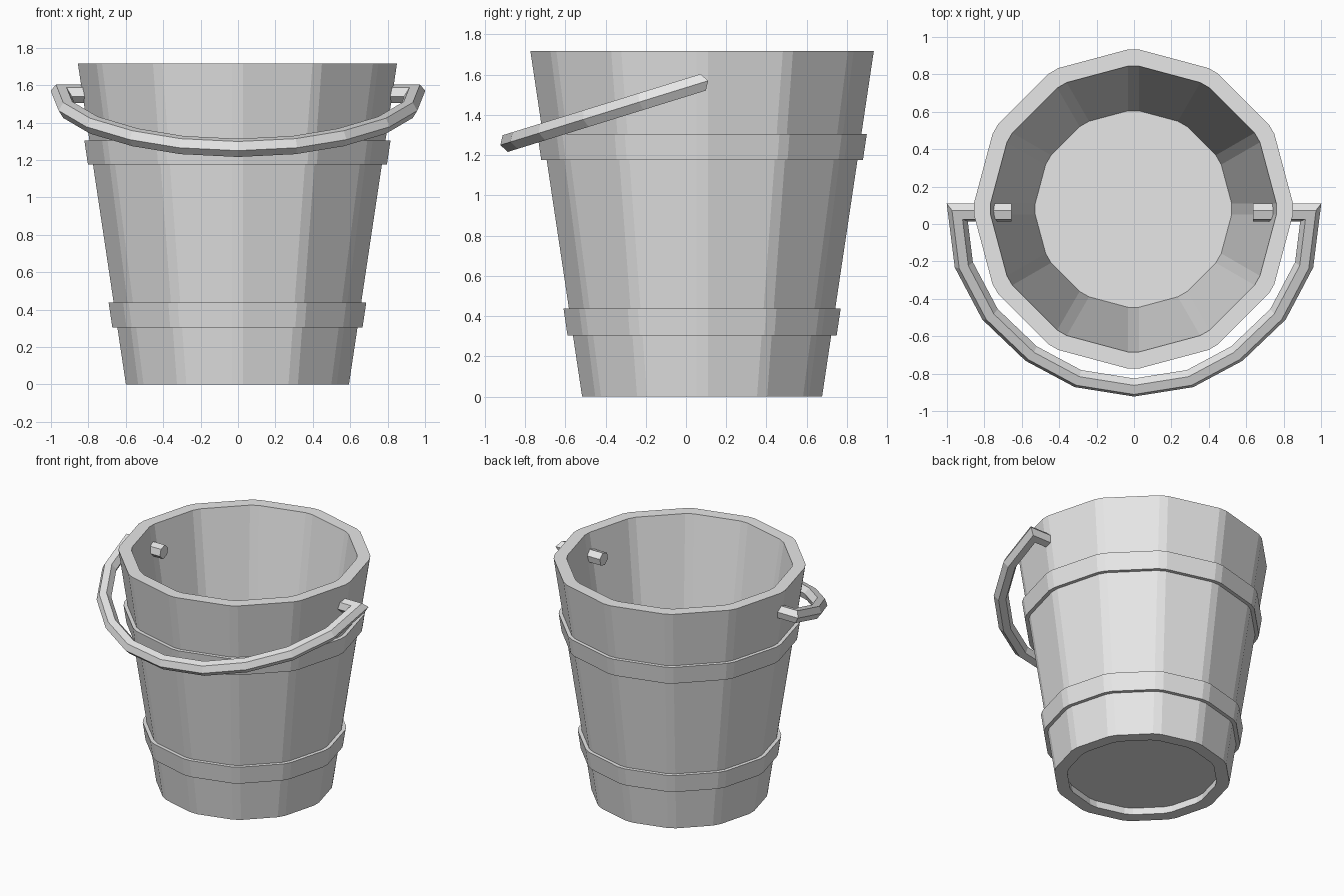
import bpy
import bmesh
import math
from mathutils import Vector

if "Cube" in bpy.data.objects:
    bpy.data.objects.remove(bpy.data.objects["Cube"])

SIDES = 12
CHAMFER = 0.03
CENTRE = Vector((-0.003, 0.08, 0))

grey = bpy.data.materials.new("plain_grey")
grey.use_nodes = True
grey.diffuse_color = (0.8, 0.8, 0.8, 1)
grey.node_tree.nodes["Principled BSDF"].inputs["Base Color"].default_value = grey.diffuse_color


def finish(name, bm):
    bmesh.ops.recalc_face_normals(bm, faces=bm.faces)
    mesh = bpy.data.meshes.new(name)
    bm.to_mesh(mesh)
    bm.free()
    mesh.materials.append(grey)
    obj = bpy.data.objects.new(name, mesh)
    bpy.context.collection.objects.link(obj)
    return obj


def bridge(bm, a, b):
    for i in range(len(a)):
        j = (i + 1) % len(a)
        bm.faces.new((a[i], a[j], b[j], b[i]))


def chamfered_ring(bm, radius, z):
    """Twelve-sided ring with each corner cut off."""
    corners = [Vector((radius * math.cos(k * math.tau / SIDES),
                       radius * math.sin(k * math.tau / SIDES), z)) for k in range(SIDES)]
    ring = []
    for k, c in enumerate(corners):
        for other in (corners[k - 1], corners[(k + 1) % SIDES]):
            ring.append(bm.verts.new(CENTRE + c + (other - c).normalized() * CHAMFER))
    return ring


def hoop(name, profile):
    """Closed (radius, z) profile carried around the bucket axis."""
    bm = bmesh.new()
    rings = [chamfered_ring(bm, r, z) for r, z in profile]
    for k, ring in enumerate(rings):
        bridge(bm, rings[k - 1], ring)
    return finish(name, bm)


def disc(name, low, high):
    bm = bmesh.new()
    a, b = (chamfered_ring(bm, r, z) for r, z in (low, high))
    bridge(bm, a, b)
    bm.faces.new(a)
    bm.faces.new(b)
    return finish(name, bm)


def wall_radius(z):
    return 0.604 + 0.1497 * z


# Tapered wall, open at both ends, with a raised floor
hoop("bucket_wall", [(wall_radius(0), 0), (wall_radius(1.717), 1.717),
                     (0.772, 1.717), (0.515, 0)])
disc("bucket_floor", (0.535, 0.055), (0.545, 0.12))

# Two bands around the wall
for name, low, high in (("lower_band", 0.305, 0.437), ("upper_band", 1.175, 1.305)):
    hoop(name, [(wall_radius(low) + 0.027, low), (wall_radius(high) + 0.027, high),
                (wall_radius(high) - 0.02, high), (wall_radius(low) - 0.02, low)])

# Handle: hexagonal bar mitred along a tilted flat path, ends pushed through the wall
half = [(0.945, 0), (0.91, -0.293), (0.77, -0.57), (0.55, -0.79), (0.30, -0.93)]
path = [(-0.655, 0)] + [(-x, v) for x, v in half] + [(0, -0.98)] + half[::-1] + [(0.635, 0)]
path = [Vector(p) for p in path]
tilt = math.radians(17.2)
along = Vector((0, math.cos(tilt), math.sin(tilt)))
up = Vector((0, -math.sin(tilt), math.cos(tilt)))
origin = Vector((0, 0.062, 1.555))

normals = []
for a, b in zip(path, path[1:]):
    d = (b - a).normalized()
    normals.append(Vector((d.y, -d.x)))

bm = bmesh.new()
rings = []
for k, p in enumerate(path):
    before, after = normals[max(k - 1, 0)], normals[min(k, len(normals) - 1)]
    mitre = (before + after) / (1 + before.dot(after))
    ring = []
    for s in range(6):
        angle = s * math.tau / 6
        q = p + mitre * 0.05 * math.cos(angle)
        ring.append(bm.verts.new(origin + Vector((q.x, 0, 0)) + along * q.y
                                 + up * 0.05 * math.sin(angle)))
    rings.append(ring)
for a, b in zip(rings, rings[1:]):
    bridge(bm, a, b)
bm.faces.new(rings[0])
bm.faces.new(rings[-1])
finish("handle", bm)
